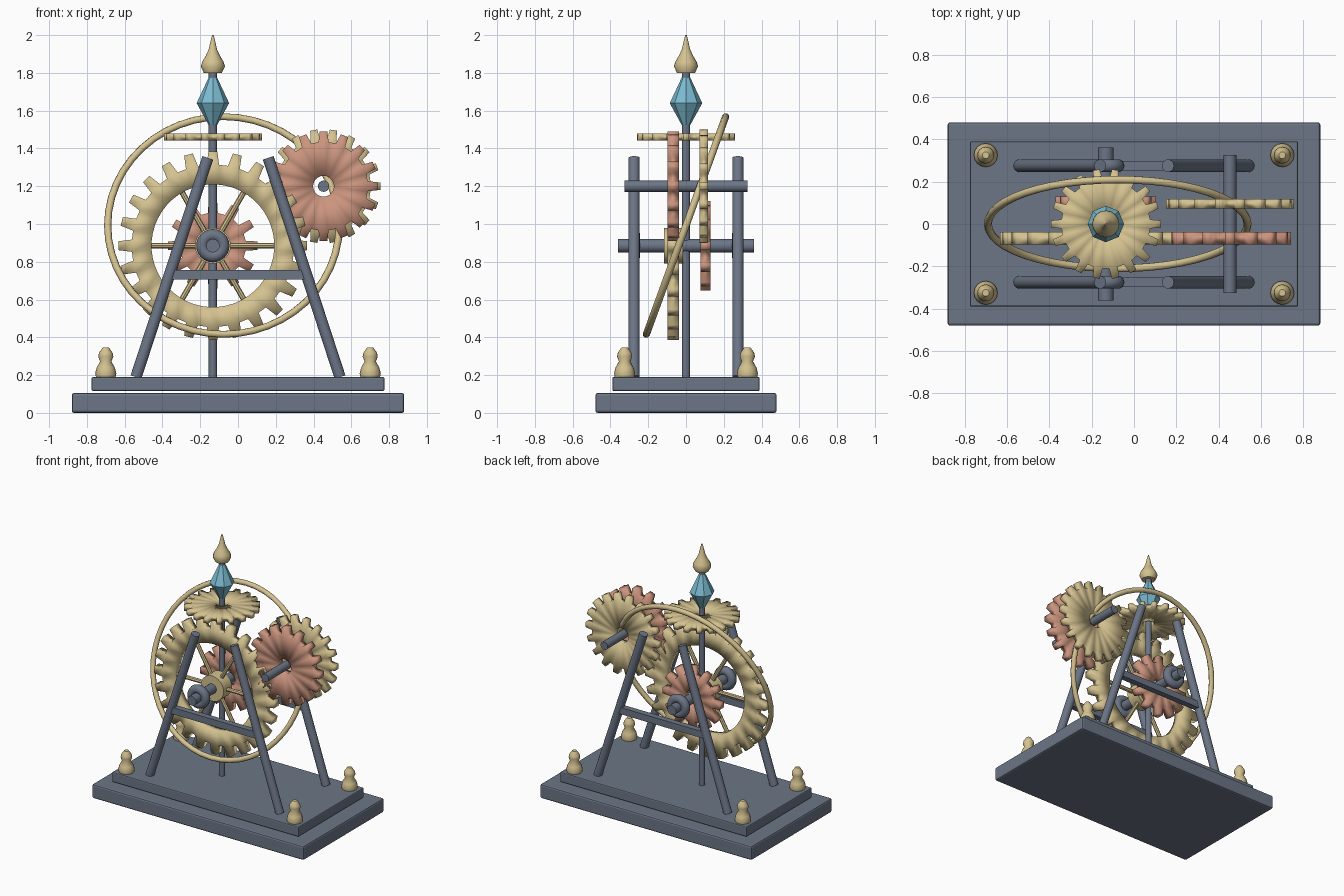
import bpy, bmesh, math
from mathutils import Vector

if "Cube" in bpy.data.objects:
    bpy.data.objects.remove(bpy.data.objects["Cube"], do_unlink=True)


def material(name, rgb):
    m = bpy.data.materials.new(name)
    m.use_nodes = True
    m.diffuse_color = (*rgb, 1)
    m.node_tree.nodes["Principled BSDF"].inputs["Base Color"].default_value = (*rgb, 1)
    return m


STEEL = material("slate_steel", (0.15, 0.18, 0.24))
BRASS = material("brass", (0.66, 0.54, 0.28))
COPPER = material("copper", (0.60, 0.30, 0.21))
CRYSTAL = material("blue_crystal", (0.20, 0.50, 0.64))

AX = -0.133           # main axle and spindle x
AZ = 0.885            # main axle z
BX, BZ = 0.453, 1.20  # second axle
FRAME_Y = 0.275


def finish(name, mat, angle=None):
    """Name and colour the active object, optionally smoothing it."""
    ob = bpy.context.object
    ob.name = ob.data.name = name
    ob.data.materials.append(mat)
    if angle:
        bpy.ops.object.shade_smooth_by_angle(angle=math.radians(angle))
    return ob


def rod(name, a, b, radius, mat, sides=16):
    a, b = Vector(a), Vector(b)
    d = b - a
    bpy.ops.mesh.primitive_cylinder_add(
        vertices=sides, radius=radius, depth=d.length, location=(a + b) / 2,
        rotation=d.to_track_quat("Z", "Y").to_euler())
    return finish(name, mat, 40)


def box(name, size, loc, mat, bevel=0.0):
    bpy.ops.mesh.primitive_cube_add(size=1, location=loc)
    ob = finish(name, mat)
    ob.scale = size
    bpy.ops.object.transform_apply(location=False, rotation=False, scale=True)
    if bevel:
        mod = ob.modifiers.new("edge", "BEVEL")
        mod.width, mod.segments = bevel, 2
    return ob


def mesh_object(name, bm, loc, mat):
    bmesh.ops.recalc_face_normals(bm, faces=bm.faces)
    me = bpy.data.meshes.new(name)
    bm.to_mesh(me)
    bm.free()
    ob = bpy.data.objects.new(name, me)
    ob.location = loc
    bpy.context.collection.objects.link(ob)
    bpy.ops.object.select_all(action="DESELECT")
    bpy.context.view_layer.objects.active = ob
    ob.select_set(True)
    me.materials.append(mat)
    return ob


def turned(name, profile, loc, mat, sides=16, smooth=True):
    """Lathe a list of (radius, height) pairs round z, capping both ends."""
    bm = bmesh.new()
    rings = []
    for r, z in profile:
        rings.append([bm.verts.new((r * math.cos(i * math.tau / sides),
                                    r * math.sin(i * math.tau / sides), z))
                      for i in range(sides)])
    for lo, hi in zip(rings, rings[1:]):
        for i in range(sides):
            j = (i + 1) % sides
            bm.faces.new((lo[i], lo[j], hi[j], hi[i]))
    bm.faces.new(rings[0])
    bm.faces.new(rings[-1])
    ob = mesh_object(name, bm, loc, mat)
    if smooth:
        bpy.ops.object.shade_smooth_by_angle(angle=math.radians(50))
    return ob


def gear(name, loc, mat, teeth, bore, root, tip, width, upright=True):
    """Annular gear with trapezoid teeth and softly pleated faces."""
    bm = bmesh.new()
    step = math.tau / teeth
    # one section per side: inner, root and tip rings with two points a tooth
    layers = []
    for z in (-width / 2, width / 2):
        rings = []
        for r, half in ((bore, 0.27), (root, 0.29), (tip, 0.18)):
            rings.append([bm.verts.new((r * math.cos(a), r * math.sin(a), z))
                          for t in range(teeth)
                          for a in ((t - half) * step, (t + half) * step)])
        layers.append(rings)
    n = teeth * 2
    for inner, base, top in layers:
        for i in range(n):
            j = (i + 1) % n
            bm.faces.new((inner[i], base[i], base[j], inner[j]))
            if i % 2 == 0:
                bm.faces.new((base[i], top[i], top[j], base[j]))
    (in0, base0, top0), (in1, base1, top1) = layers
    for i in range(n):
        j = (i + 1) % n
        bm.faces.new((in0[i], in0[j], in1[j], in1[i]))
        if i % 2 == 0:
            bm.faces.new((top0[i], top0[j], top1[j], top1[i]))
            bm.faces.new((base0[i], top0[i], top1[i], base1[i]))
            bm.faces.new((base0[j], top0[j], top1[j], base1[j]))
        else:
            bm.faces.new((base0[i], base0[j], base1[j], base1[i]))
    ob = mesh_object(name, bm, loc, mat)
    if upright:
        ob.rotation_euler.x = math.pi / 2
    bpy.ops.object.shade_smooth()
    return ob


# stepped plinth
box("plinth_lower", (1.76, 0.96, 0.105), (0, 0, 0.0525), STEEL, 0.012)
box("plinth_upper", (1.55, 0.78, 0.075), (0, 0, 0.153), STEEL, 0.008)

# corner finials
FINIAL = [(0.052, 0.0), (0.056, 0.02), (0.048, 0.05), (0.03, 0.082),
          (0.04, 0.108), (0.036, 0.128), (0.016, 0.157)]
for sx, side in ((1, "left"), (-1, "right")):
    for sy, end in ((-1, "front"), (1, "back")):
        turned(f"finial_{end}_{side}", FINIAL, (sx * 0.7, sy * 0.325, 0.19), BRASS)

# two A-frames with cross bars and axle bearings
for sy, end in ((-1, "front"), (1, "back")):
    y = sy * FRAME_Y
    for sx, side in ((1, "left"), (-1, "right")):
        rod(f"{end}_leg_{side}", (sx * 0.54, y, 0.19), (sx * 0.16, y, 1.35), 0.03, STEEL)
    box(f"{end}_cross_bar", (0.71, 0.045, 0.05), (0, y, 0.732), STEEL)
    bpy.ops.mesh.primitive_torus_add(
        location=(AX, y, AZ), rotation=(math.pi / 2, 0, 0), major_radius=0.056,
        minor_radius=0.032, major_segments=24, minor_segments=10)
    finish(f"{end}_bearing", STEEL, 60)

# axles and vertical spindle
rod("main_axle", (AX, -0.36, AZ), (AX, 0.36, AZ), 0.036, STEEL)
rod("second_axle", (BX, -0.325, BZ), (BX, 0.325, BZ), 0.03, STEEL)
rod("spindle", (AX, 0, 0.18), (AX, 0, 1.81), 0.022, STEEL)

# great wheel with hub and spokes
WY = -0.067
gear("great_wheel", (AX, WY, AZ), BRASS, 24, 0.325, 0.43, 0.5, 0.06)
rod("great_wheel_hub", (AX, WY - 0.05, AZ), (AX, WY + 0.05, AZ), 0.095, BRASS, 24)
for k in range(6):
    d = Vector((math.cos(k * math.tau / 6), 0, math.sin(k * math.tau / 6)))
    c = Vector((AX, WY, AZ))
    rod(f"spoke_{k + 1}", c + d * 0.08, c + d * 0.34, 0.015, BRASS, 8)

# smaller gears
gear("main_pinion", (AX, 0.103, AZ), COPPER, 12, 0.055, 0.175, 0.238, 0.055)
gear("second_wheel_front", (BX, WY, BZ), COPPER, 16, 0.055, 0.235, 0.29, 0.06)
gear("second_wheel_back", (BX, 0.095, BZ), BRASS, 18, 0.055, 0.25, 0.302, 0.045)
gear("crown_wheel", (AX, 0, 1.46), BRASS, 18, 0.04, 0.21, 0.26, 0.038, upright=False)

# tilted orbit ring
bpy.ops.mesh.primitive_torus_add(
    location=(-0.077, 0, 0.992), rotation=(math.radians(70), 0, 0),
    major_radius=0.613, minor_radius=0.019, major_segments=48, minor_segments=8)
finish("orbit_ring", BRASS, 60)

# crystal and spire on the spindle
turned("crystal", [(0.015, 1.51), (0.086, 1.64), (0.018, 1.785)],
       (AX, 0, 0), CRYSTAL, 8, False)
turned("spire", [(0.048, 1.80), (0.064, 1.835), (0.056, 1.86), (0.038, 1.89),
                 (0.022, 1.925), (0.013, 1.965), (0.004, 2.0)], (AX, 0, 0), BRASS)
